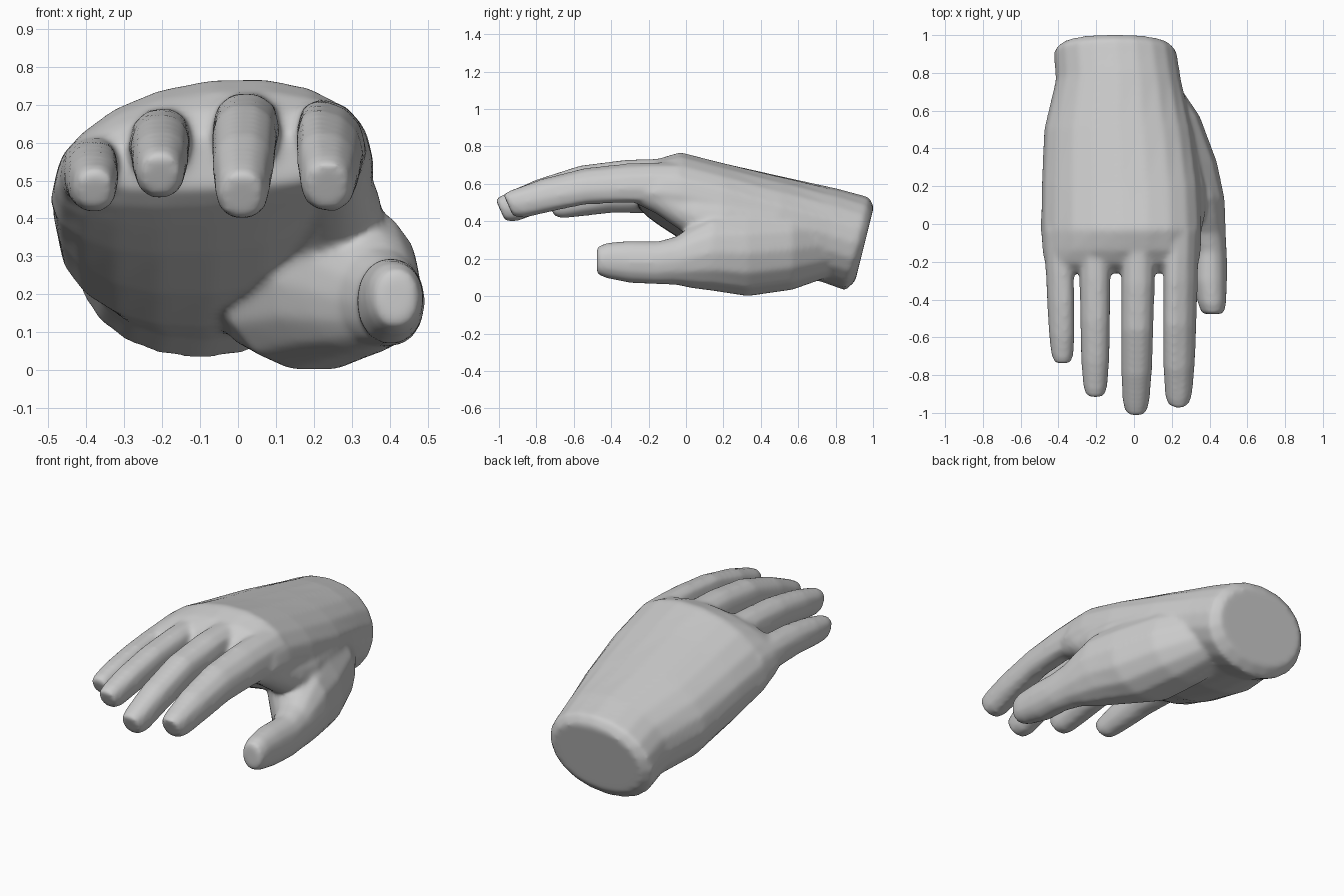
import bpy, bmesh, math

bm = bmesh.new()


def loft(rows, sides, power):
    """Skin rows of (y, left, right, top, bottom, left z, right z, lean)."""
    rings = []
    for y, xl, xr, zt, zb, zl, zr, lean in rows:
        ring = []
        mean = (zl + zr) / 2
        for i in range(sides):
            a = 2 * math.pi * i / sides
            c = math.copysign(abs(math.cos(a)) ** (2 / power), math.cos(a))
            s = math.copysign(abs(math.sin(a)) ** (2 / power), math.sin(a))
            mid = mean + (zr - zl) / 2 * c
            z = mid + s * ((zt - mean) if s > 0 else (mean - zb))
            x = (xl + xr) / 2 + (xr - xl) / 2 * c
            ring.append(bm.verts.new((x, y + lean * (z - mean), z)))
        rings.append(ring)
    faces = [bm.faces.new(rings[0]), bm.faces.new(rings[-1])]
    for a, b in zip(rings, rings[1:]):
        for i in range(sides):
            j = (i + 1) % sides
            faces.append(bm.faces.new((a[i], a[j], b[j], b[i])))
    bmesh.ops.recalc_face_normals(bm, faces=faces)


def oval(y, x, z, rx, rz, lean=0, shear=0):
    return (y, x - rx, x + rx, z + rz, z - rz, z - shear, z + shear, lean)


# Palm and wrist with its slanted cut end
loft([
    (0.955, -0.38, 0.18, 0.48, 0.08, 0.28, 0.28, 0.25),
    (0.915, -0.425, 0.225, 0.53, 0.03, 0.28, 0.28, 0.25),
    (0.76, -0.415, 0.25, 0.575, 0.08, 0.32, 0.33, 0.20),
    (0.50, -0.477, 0.31, 0.64, 0.115, 0.36, 0.40, 0.05),
    (0.20, -0.49, 0.35, 0.71, 0.20, 0.42, 0.49, 0),
    (-0.03, -0.494, 0.36, 0.767, 0.31, 0.45, 0.54, 0),
    (-0.14, -0.487, 0.357, 0.735, 0.38, 0.48, 0.55, 0),
    (-0.21, -0.475, 0.345, 0.69, 0.43, 0.50, 0.55, 0),
    (-0.26, -0.43, 0.31, 0.62, 0.48, 0.52, 0.55, 0),
], 20, 2.1)

# Thumb with the fleshy pad and web at its base
loft([
    oval(0.82, 0.03, 0.28, 0.15, 0.16),
    oval(0.57, 0.13, 0.25, 0.22, 0.22),
    oval(0.33, 0.20, 0.23, 0.24, 0.235),
    oval(0.14, 0.285, 0.235, 0.195, 0.21),
    oval(0.03, 0.335, 0.21, 0.150, 0.17),
    oval(-0.05, 0.375, 0.19, 0.112, 0.132),
    oval(-0.15, 0.402, 0.178, 0.090, 0.116),
    oval(-0.30, 0.403, 0.183, 0.090, 0.114),
    oval(-0.42, 0.413, 0.190, 0.076, 0.097),
    oval(-0.477, 0.418, 0.190, 0.058, 0.075),
], 14, 2.1)

# Webbing that rises from the thumb pad to the index knuckle
loft([
    oval(0.50, 0.17, 0.36, 0.15, 0.15),
    oval(0.20, 0.21, 0.39, 0.175, 0.15),
    oval(0.06, 0.24, 0.42, 0.14, 0.13),
    oval(-0.03, 0.25, 0.46, 0.11, 0.11),
    oval(-0.16, 0.25, 0.54, 0.095, 0.10),
    oval(-0.32, 0.25, 0.59, 0.07, 0.07),
], 14, 2.1)

# Four fingers: base x, tip x, tip y, base z, tip z, radius, sideways slope
FINGERS = [
    (0.252, 0.235, -0.95, 0.605, 0.485, 0.092, -0.030),
    (0.025, 0.010, -0.993, 0.633, 0.460, 0.090, 0),
    (-0.207, -0.205, -0.90, 0.600, 0.515, 0.083, 0.008),
    (-0.400, -0.378, -0.725, 0.530, 0.475, 0.076, 0.018),
]
# Along the finger: position, share of the droop, thickness, depth
SHAPE = [(0, 0, 1.0, 1.15), (0.15, 0, 1.0, 1.15), (0.3, 0, 1.0, 1.10),
         (0.55, 0.14, 0.97, 1.02), (0.78, 0.55, 0.92, 0.97),
         (0.94, 0.92, 0.80, 0.85), (1, 1, 0.64, 0.68)]
for xb, xt, yt, zb, zt, r, slope in FINGERS:
    loft([oval(-0.03 + t * (yt + 0.03), xb + t * (xt - xb), zb + d * (zt - zb),
               r * k, r * h, -0.45 * d, slope * (1 - d)) for t, d, k, h in SHAPE], 10, 2.3)

mesh = bpy.data.meshes.new("hand")
bm.to_mesh(mesh)
bm.free()
hand = bpy.data.objects.new("hand", mesh)
bpy.context.collection.objects.link(hand)

grey = bpy.data.materials.new("plain grey")
grey.diffuse_color = (0.6, 0.6, 0.6, 1)
mesh.materials.append(grey)

# Fuse the parts into one skin and soften the joins
remesh = hand.modifiers.new("fuse", 'REMESH')
remesh.mode = 'VOXEL'
remesh.voxel_size = 0.012
remesh.use_smooth_shade = True
soften = hand.modifiers.new("soften", 'SMOOTH')
soften.factor = 0.5
soften.iterations = 14
